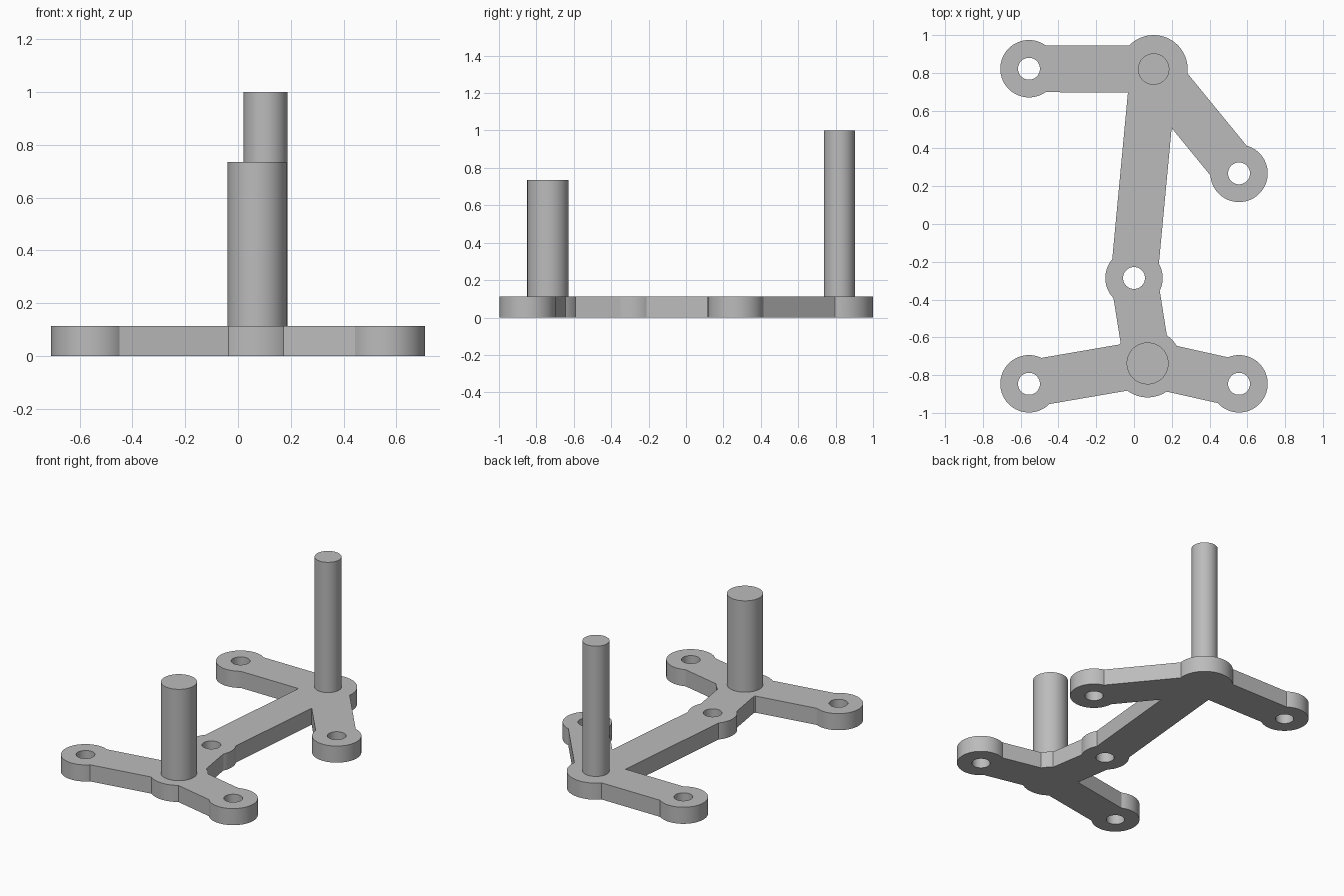
import bpy
from math import atan2, radians
from mathutils import Vector

if "Cube" in bpy.data.objects:
    bpy.data.objects.remove(bpy.data.objects["Cube"], do_unlink=True)

THICK = 0.113      # plate thickness
BAR = 0.248        # bar width
PAD, HOLE, HUB = 0.152, 0.058, 0.18

grey = bpy.data.materials.new("plain grey")
grey.use_nodes = True
grey.diffuse_color = (0.5, 0.5, 0.5, 1)
grey.node_tree.nodes["Principled BSDF"].inputs["Base Color"].default_value = grey.diffuse_color


def cylinder(name, centre, radius, bottom, top):
    bpy.ops.mesh.primitive_cylinder_add(
        vertices=64, radius=radius, depth=top - bottom,
        location=(centre.x, centre.y, (top + bottom) / 2))
    obj = bpy.context.object
    obj.name = name
    obj.data.materials.append(grey)
    return obj


def bar(name, start, end):
    mid, span = (start + end) / 2, end - start
    bpy.ops.mesh.primitive_cube_add(size=1, location=(mid.x, mid.y, THICK / 2),
                                    rotation=(0, 0, atan2(span.y, span.x)))
    obj = bpy.context.object
    obj.name = name
    obj.scale = (span.length, BAR, THICK)
    obj.data.materials.append(grey)
    return obj


def combine(target, tool, operation):
    mod = target.modifiers.new("combine", "BOOLEAN")
    mod.object, mod.operation, mod.solver = tool, operation, "EXACT"
    bpy.context.view_layer.objects.active = target
    bpy.ops.object.modifier_apply(modifier=mod.name)
    bpy.data.objects.remove(tool, do_unlink=True)


def smooth(obj):
    bpy.ops.object.select_all(action="DESELECT")
    obj.select_set(True)
    bpy.context.view_layer.objects.active = obj
    bpy.ops.object.shade_smooth_by_angle(angle=radians(20))


# Hub and screw pad centres
back_hub = Vector((0.104, 0.82))
front_hub = Vector((0.072, -0.738))
back_right = Vector((-0.556, 0.822))
back_left = Vector((0.556, 0.268))
middle = Vector((0, -0.286))
front_right = Vector((-0.556, -0.846))
front_left = Vector((0.556, -0.846))
pads = [back_right, back_left, middle, front_right, front_left]

# Flat base frame: hubs, pads and bars merged into one plate
frame = cylinder("base_frame", back_hub, HUB, 0, THICK)
links = [(back_hub, back_right), (back_hub, back_left), (back_hub, middle),
         (middle, front_hub), (front_hub, front_right), (front_hub, front_left)]
for start, end in links:
    combine(frame, bar("bar", start, end), "UNION")
combine(frame, cylinder("hub", front_hub, HUB, 0, THICK), "UNION")
for centre in pads:
    combine(frame, cylinder("pad", centre, PAD, 0, THICK), "UNION")

# Screw holes
for centre in pads:
    combine(frame, cylinder("hole", centre, HOLE, -0.1, THICK + 0.1), "DIFFERENCE")
smooth(frame)

# Upright posts
smooth(cylinder("front_post", front_hub, 0.111, THICK, 0.735))
smooth(cylinder("back_post", back_hub, 0.083, THICK, 1.0))
